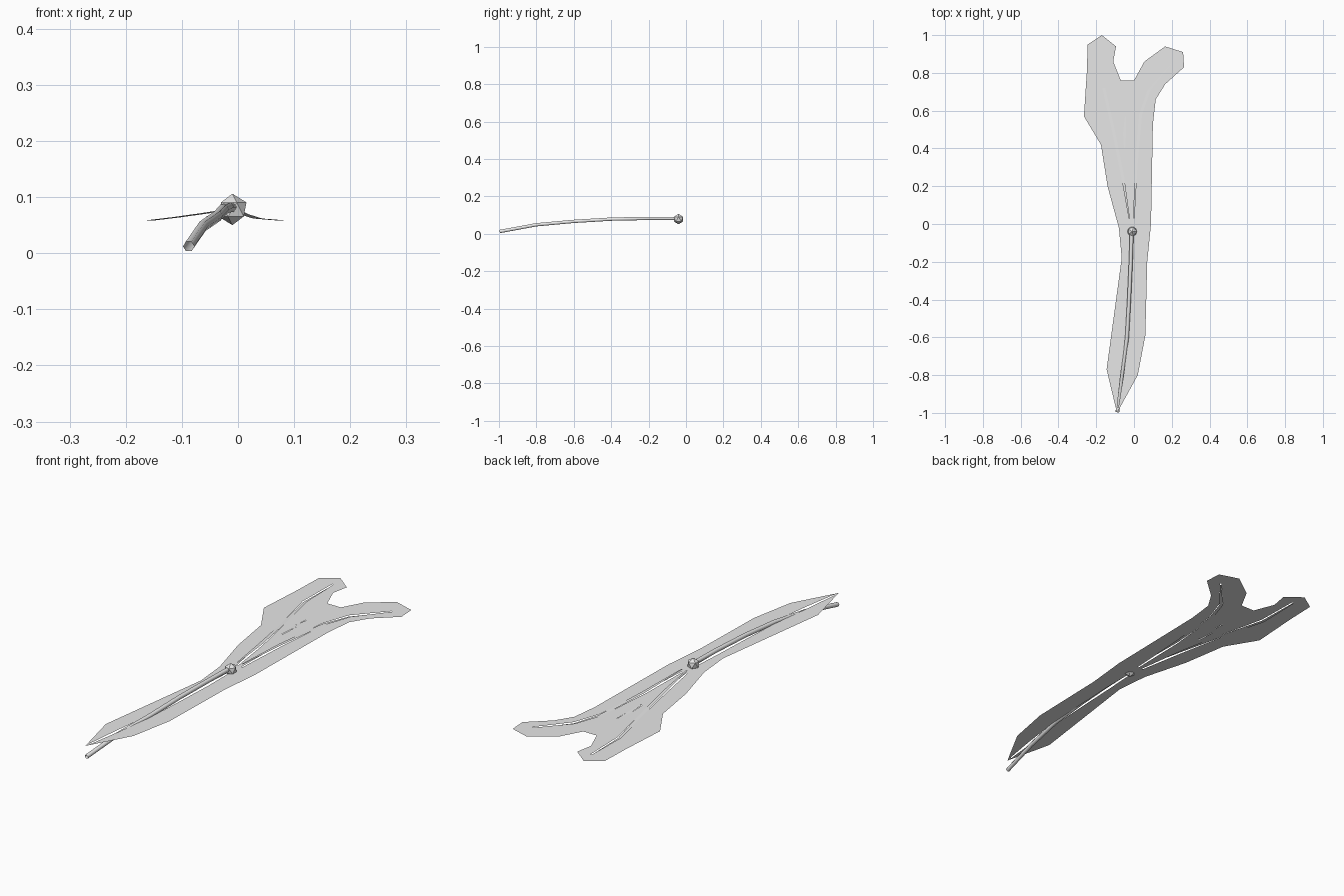
import bpy
import bmesh
from mathutils import Vector

default_cube = bpy.data.objects.get("Cube")
if default_cube:
    bpy.data.objects.remove(default_cube, do_unlink=True)

# One grey colour is used for every part
grey = bpy.data.materials.new("pale_grey")
grey.use_nodes = True
grey.diffuse_color = (0.8, 0.8, 0.8, 1)
grey.node_tree.nodes["Principled BSDF"].inputs["Base Color"].default_value = (0.8, 0.8, 0.8, 1)

SHEET_Z = 0.064


def add_object(name, data):
    data.materials.append(grey)
    obj = bpy.data.objects.new(name, data)
    bpy.context.scene.collection.objects.link(obj)
    return obj


def add_mesh(name, bm):
    mesh = bpy.data.meshes.new(name)
    bm.to_mesh(mesh)
    bm.free()
    return add_object(name, mesh)


def strip_sides(path, half_width):
    """Left and right edges of a thin tapered strip along a path."""
    points = [Vector(p) for p in path]
    left, right = [], []
    for i, point in enumerate(points):
        before = points[max(i - 1, 0)]
        after = points[min(i + 1, len(points) - 1)]
        along = (after - before).normalized()
        at_end = i in (0, len(points) - 1)
        offset = Vector((-along.y, along.x)) * half_width * (0.4 if at_end else 1)
        left.append(point + offset)
        right.append(point - offset)
    return left, right


def add_loop(bm, points):
    verts = [bm.verts.new((p[0], p[1], SHEET_Z)) for p in points]
    for a, b in zip(verts, verts[1:] + verts[:1]):
        bm.edges.new((a, b))


# Paths of the midrib slot and of the veins running into the two lobes
midrib = [(-0.086, -0.97), (-0.063, -0.8), (-0.037, -0.6),
          (-0.026, -0.4), (-0.017, -0.2), (-0.012, -0.04)]
veins = {
    "left_vein": [(-0.025, 0.03), (-0.06, 0.25), (-0.11, 0.5), (-0.16, 0.72), (-0.16, 0.93)],
    "centre_vein": [(-0.05, 0.4), (-0.05, 0.48), (-0.045, 0.57)],
    "right_vein": [(0, 0.03), (0.01, 0.3), (0.035, 0.58), (0.08, 0.71), (0.2, 0.85)],
}

# Flat forked blade with narrow slots
outline = [
    (-0.09, -1), (0.02, -0.8), (0.06, -0.59), (0.07, -0.2), (0.09, 0),
    (0.1, 0.53), (0.115, 0.66), (0.165, 0.74), (0.265, 0.83), (0.26, 0.91),
    (0.165, 0.94), (0.055, 0.86), (0, 0.76), (-0.07, 0.76), (-0.11, 0.86),
    (-0.095, 0.94), (-0.17, 1), (-0.245, 0.95), (-0.25, 0.8), (-0.265, 0.57),
    (-0.175, 0.42), (-0.14, 0.2), (-0.08, -0.02), (-0.065, -0.18), (-0.145, -0.77),
]
bm = bmesh.new()
add_loop(bm, outline)
for path in [midrib] + list(veins.values()):
    left, right = strip_sides(path, 0.008)
    add_loop(bm, left + right[::-1])
bmesh.ops.triangle_fill(bm, use_beauty=True, use_dissolve=False,
                        edges=bm.edges[:], normal=(0, 0, 1))
for face in bm.faces:
    if face.normal.z < 0:
        face.normal_flip()
add_mesh("blade", bm)


# Vein strips slope gently from above the blade to just below it
def vein_height(y):
    return max(0.078 - 0.028 * y, 0.058)


for name, path in veins.items():
    bm = bmesh.new()
    left, right = strip_sides(path, 0.008)
    rows = [[bm.verts.new((p.x, p.y, vein_height(p.y))) for p in pair]
            for pair in zip(left, right)]
    for (a, b), (c, d) in zip(rows, rows[1:]):
        bm.faces.new((a, b, d, c))
    add_mesh(name, bm)

# Six-sided bent stalk
curve = bpy.data.curves.new("stalk", "CURVE")
curve.dimensions = "3D"
curve.bevel_depth = 0.01
curve.bevel_resolution = 1
spline = curve.splines.new("POLY")
heights = [0.012, 0.048, 0.066, 0.078, 0.082, 0.082]
stalk = [(-0.088, -0.995)] + midrib[1:]
spline.points.add(len(stalk) - 1)
for point, (x, y), z in zip(spline.points, stalk, heights):
    point.co = (x, y, z, 1)
    point.radius = 1
add_object("stalk", curve)

# Faceted knob at the end of the stalk
bm = bmesh.new()
bmesh.ops.create_icosphere(bm, subdivisions=1, radius=0.028)
bmesh.ops.translate(bm, verts=bm.verts, vec=(-0.01, -0.04, 0.078))
add_mesh("knob", bm)
